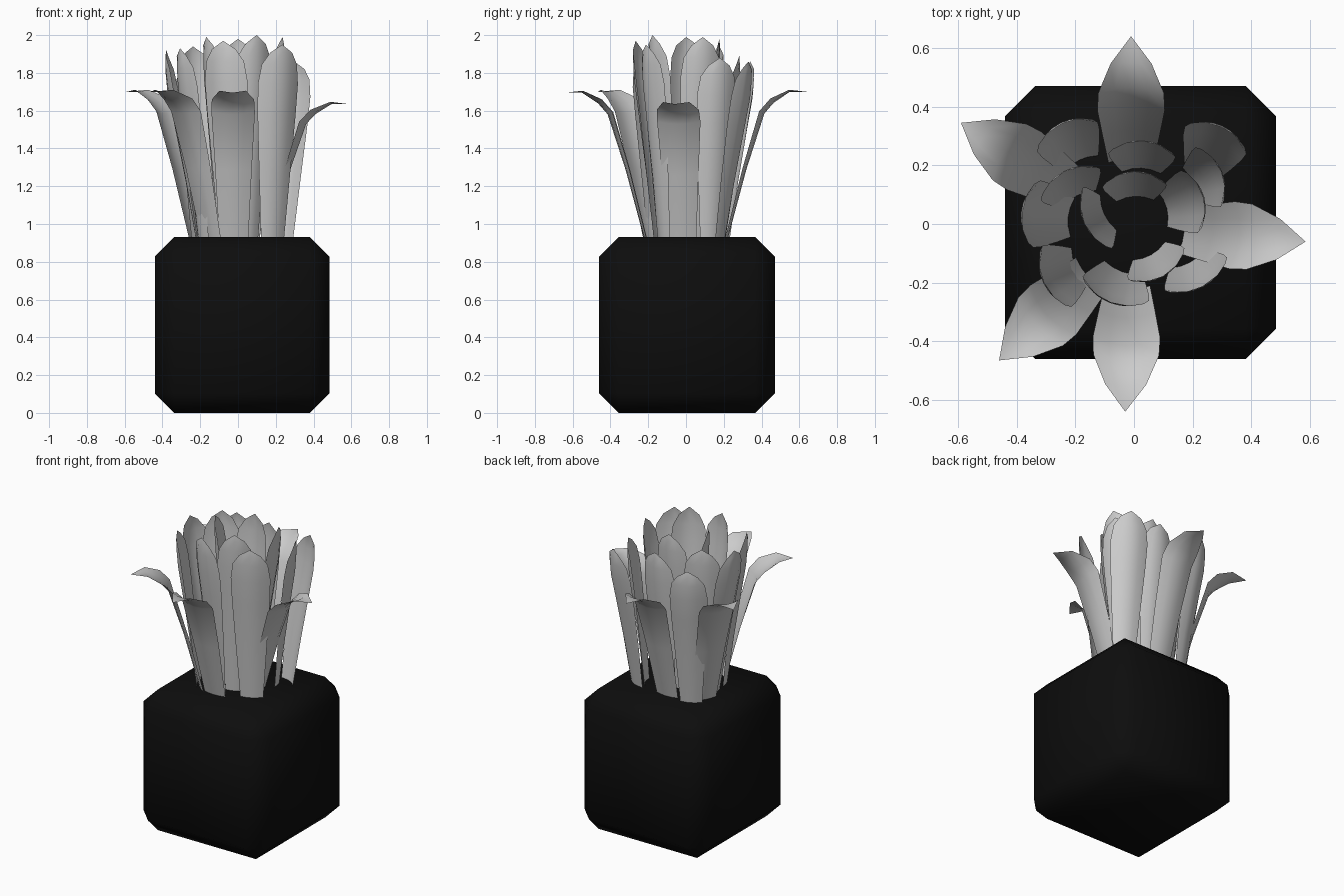
import bpy, bmesh
from math import cos, sin, radians
from mathutils import Vector

if "Cube" in bpy.data.objects:
    bpy.data.objects.remove(bpy.data.objects["Cube"])

COLS = 4      # strips across each leaf
BASE_Z = 0.88


def add_object(name, bm):
    mesh = bpy.data.meshes.new(name)
    bm.to_mesh(mesh)
    bm.free()
    mesh.shade_smooth()
    obj = bpy.data.objects.new(name, mesh)
    bpy.context.collection.objects.link(obj)
    return obj


def leaf(name, tip, facing, rows, sag):
    """Channel-shaped leaf. rows: (outward offset from tip, z, half width), base to tip."""
    a = radians(facing)
    out, side = Vector((cos(a), sin(a), 0)), Vector((-sin(a), cos(a), 0))
    up = Vector((0, 0, 1))
    wide = max(r[2] for r in rows)
    bm = bmesh.new()
    grid = []
    for i, (r, z, w) in enumerate(rows):
        p, n = rows[max(i - 1, 0)], rows[min(i + 1, len(rows) - 1)]
        inward = (out * -(n[1] - p[1]) + up * (n[0] - p[0])).normalized()
        centre = Vector((tip[0], tip[1], 0)) + out * r + up * z
        line = []
        for c in range(COLS + 1):
            u = 2 * c / COLS - 1
            line.append(bm.verts.new(centre + side * u * w + inward * sag * u * u * (w / wide) ** 2))
        grid.append(line)
    for lo, hi in zip(grid, grid[1:]):
        for c in range(COLS):
            bm.faces.new((lo[c], lo[c + 1], hi[c + 1], hi[c]))
    bmesh.ops.remove_doubles(bm, verts=bm.verts, dist=0.0005)
    return add_object(name, bm)


# Pot: chamfered black block
bm = bmesh.new()
bmesh.ops.create_cube(bm, size=1)
for v in bm.verts:
    v.co = Vector((v.co.x * 0.925 + 0.022, v.co.y * 0.93 + 0.005, (v.co.z + 0.5) * 0.93))
bmesh.ops.bevel(bm, geom=bm.edges[:], offset=0.103, segments=1, affect='EDGES')
pot = add_object("pot", bm)
black = bpy.data.materials.new("pot_black")
black.diffuse_color = (0.004, 0.004, 0.004, 1)
black.use_nodes = True
black.node_tree.nodes["Principled BSDF"].inputs["Base Color"].default_value = black.diffuse_color
pot.data.materials.append(black)

# Upright leaves: tip x, y, z, facing angle, lean, half width
upright = [
    # inner ring
    (0.00, 0.18, 1.98, 92, 0.09, 0.11),
    (0.24, 0.09, 1.99, 15, 0.14, 0.11),
    (-0.17, 0.00, 1.99, 205, 0.08, 0.115),
    (0.10, -0.18, 2.00, -61, 0.09, 0.11),
    # middle ring
    (-0.25, 0.345, 1.86, 116, 0.15, 0.115),
    (0.30, 0.335, 1.86, 66, 0.16, 0.115),
    (0.30, 0.18, 1.88, 23, 0.11, 0.11),
    (0.03, 0.285, 1.89, 87, 0.10, 0.115),
    (-0.385, 0.04, 1.92, 174, 0.17, 0.115),
    (-0.31, -0.20, 1.93, 205, 0.13, 0.115),
    (0.235, -0.215, 1.95, -62, 0.10, 0.12),
    (-0.08, -0.27, 1.97, 250, 0.12, 0.12),
    (-0.24, 0.18, 1.94, 118, 0.10, 0.115),
]
for i, (x, y, z, face, lean, w) in enumerate(upright):
    shape = [(0, -1, 0.55), (0.35, -0.62, 0.77), (0.65, -0.25, 0.95), (0.80, -0.06, 1),
             (0.90, 0, 0.88), (0.96, 0, 0.55), (1, -0.03, 0)]
    rows = [(o * lean, BASE_Z + t * (z - BASE_Z), w * k) for t, o, k in shape]
    leaf(f"upright_leaf_{i + 1}", (x, y), face, rows, 0.045)

# Outer leaves with tips folded outward: tip x, y, z, facing
bent = [
    (-0.01, 0.64, 1.70, 90),
    (0.585, -0.06, 1.635, -5),
    (-0.03, -0.64, 1.695, 269),
    (-0.46, -0.465, 1.70, 223),
    (-0.59, 0.345, 1.70, 149),
]
for i, (x, y, z, face) in enumerate(bent):
    shape = [(0, -0.43, 0.075), (0.5, -0.32, 0.097), (0.86, -0.225, 0.115),
             (0.93, -0.175, 0.112), (1.0, -0.09, 0.07), (1.0, 0, 0)]
    rows = [(o, BASE_Z + t * (z - BASE_Z), w) for t, o, w in shape]
    leaf(f"folded_leaf_{i + 1}", (x, y), face, rows, 0.03)
